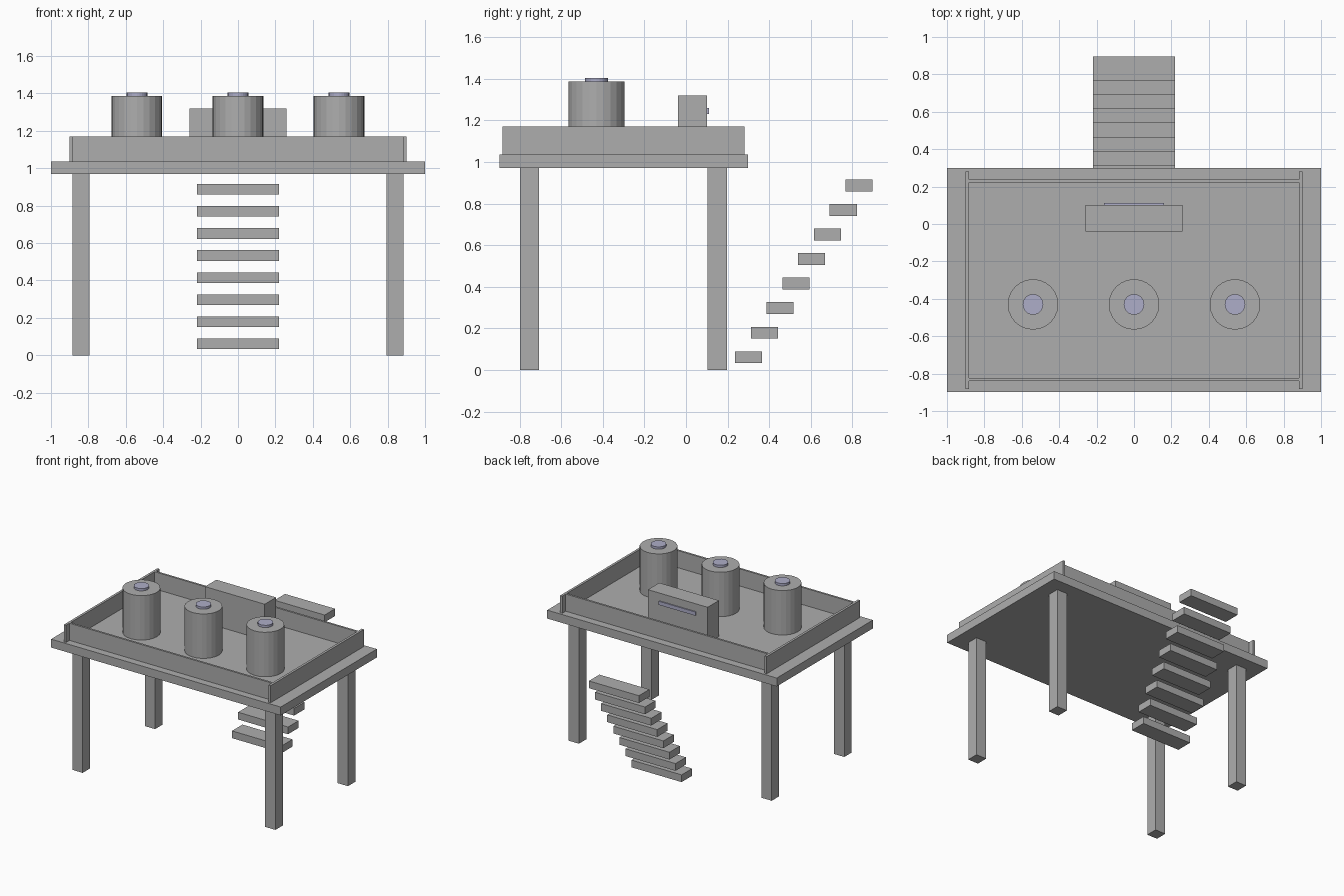
import bpy

if "Cube" in bpy.data.objects:
    bpy.data.objects.remove(bpy.data.objects["Cube"])


def material(name, rgb):
    m = bpy.data.materials.new(name)
    m.diffuse_color = (*rgb, 1)
    m.use_nodes = True
    m.node_tree.nodes["Principled BSDF"].inputs["Base Color"].default_value = m.diffuse_color
    return m


GREY = material("grey", (0.42, 0.42, 0.42))
LILAC = material("pale lilac", (0.42, 0.42, 0.58))


def box(name, x, y, z, mat=GREY):
    """Box from (min, max) ranges on each axis."""
    spans = (x, y, z)
    bpy.ops.mesh.primitive_cube_add(size=1, location=[(a + b) / 2 for a, b in spans])
    ob = bpy.context.object
    ob.name = name
    ob.scale = [b - a for a, b in spans]
    bpy.ops.object.transform_apply(location=False, rotation=False, scale=True)
    ob.data.materials.append(mat)


def cylinder(name, x, y, radius, z, mat=GREY):
    bpy.ops.mesh.primitive_cylinder_add(vertices=24, radius=radius, depth=z[1] - z[0],
                                        location=(x, y, (z[0] + z[1]) / 2))
    ob = bpy.context.object
    ob.name = name
    ob.data.materials.append(mat)


# Platform deck
DECK = 1.036
box("deck", (-1, 1), (-0.897, 0.299), (0.97, DECK))

# Legs
for side, x in (("left", (-0.885, -0.795)), ("right", (0.795, 0.885))):
    box("front_leg_" + side, x, (-0.798, -0.706), (0, 0.97))
    box("back_leg_" + side, x, (0.104, 0.197), (0, 0.97))

# Low walls around the deck, with the side walls running past the end walls
WALL = (DECK, 1.171)
box("wall_left", (-0.9, -0.881), (-0.881, 0.281), WALL)
box("wall_right", (0.881, 0.9), (-0.881, 0.281), WALL)
box("wall_front", (-0.881, 0.881), (-0.839, -0.823), WALL)
box("wall_back", (-0.881, 0.881), (0.222, 0.238), WALL)

# Tanks with round caps
for i, x in enumerate((-0.54, 0, 0.54)):
    cylinder(f"tank_{i}", x, -0.43, 0.135, (DECK, 1.386))
    cylinder(f"tank_cap_{i}", x, -0.43, 0.055, (1.386, 1.404), LILAC)

# Control box with a slim display strip on its back
box("control_box", (-0.26, 0.26), (-0.039, 0.102), (DECK, 1.32))
box("display_strip", (-0.16, 0.16), (0.102, 0.111), (1.23, 1.259), LILAC)

# Floating steps climbing away from the deck
for i in range(8):
    y, z = 0.236 + i * 0.0758, 0.033 + i * 0.118
    box(f"step_{i}", (-0.218, 0.218), (y, y + 0.13), (z, z + 0.057))
